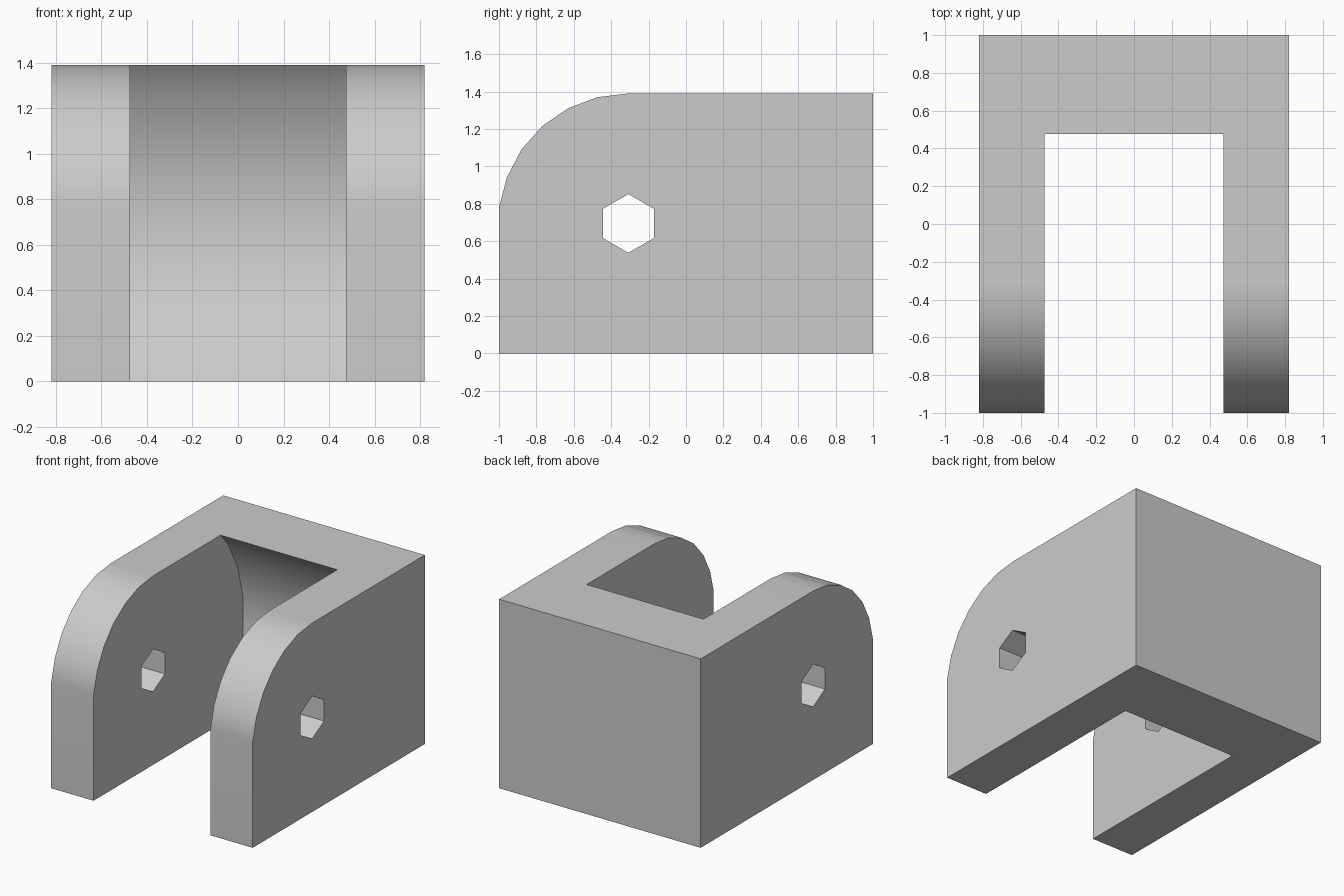
import bpy, bmesh
from math import sin, cos, radians, tau

cube = bpy.data.objects.get("Cube")
if cube:
    bpy.data.objects.remove(cube, do_unlink=True)

HALF_W, GAP, HEIGHT = 0.82, 0.475, 1.39
PIN_Y, PIN_Z = -0.308, HEIGHT / 2     # pin axis shared by all round features
STEP = tau / 26

grey = bpy.data.materials.new("plain grey")
grey.use_nodes = True
COLOUR = (0.6, 0.6, 0.6, 1)
grey.diffuse_color = COLOUR
grey.node_tree.nodes["Principled BSDF"].inputs["Base Color"].default_value = COLOUR


def around_pin(radius, angle):
    """Point at an angle from straight up, turning toward the front."""
    return PIN_Y - radius * sin(angle), PIN_Z + radius * cos(angle)


def prism(name, profile, half_width):
    """Extrude a (y, z) profile along x."""
    bm = bmesh.new()
    face = bm.faces.new([bm.verts.new((-half_width, y, z)) for y, z in profile])
    new = bmesh.ops.extrude_face_region(bm, geom=[face])["geom"]
    verts = [v for v in new if isinstance(v, bmesh.types.BMVert)]
    bmesh.ops.translate(bm, verts=verts, vec=(2 * half_width, 0, 0))
    bmesh.ops.recalc_face_normals(bm, faces=bm.faces)
    mesh = bpy.data.meshes.new(name)
    bm.to_mesh(mesh)
    bm.free()
    mesh.materials.append(grey)
    obj = bpy.data.objects.new(name, mesh)
    bpy.context.collection.objects.link(obj)
    return obj


# Block with a rounded upper front corner
corner = [around_pin(HEIGHT / 2, STEP * k) for k in range(6)]
corner.append((-1, around_pin(HEIGHT / 2, STEP * 6)[1]))
clevis = prism("clevis_bracket", corner + [(-1, 0), (1, 0), (1, HEIGHT)], HALF_W)

# Round slot between the arms, and hexagonal pin holes
slot = prism("slot_cutter", [around_pin(1.055, STEP * k) for k in range(26)], GAP)
pin = prism("pin_hole_cutter", [around_pin(0.157, tau / 6 * k) for k in range(6)], 1)

bpy.ops.object.select_all(action="DESELECT")
bpy.context.view_layer.objects.active = clevis
clevis.select_set(True)
for cutter in (slot, pin):
    cutter.hide_render = True
    cut = clevis.modifiers.new(cutter.name, "BOOLEAN")
    cut.operation, cut.solver, cut.object = "DIFFERENCE", "EXACT", cutter
    bpy.ops.object.modifier_apply(modifier=cut.name)
    bpy.data.objects.remove(cutter, do_unlink=True)

# Smooth curves with crisp edges
bpy.ops.object.shade_smooth_by_angle(angle=radians(30))
weighted = clevis.modifiers.new("weighted normals", "WEIGHTED_NORMAL")
weighted.keep_sharp = True
